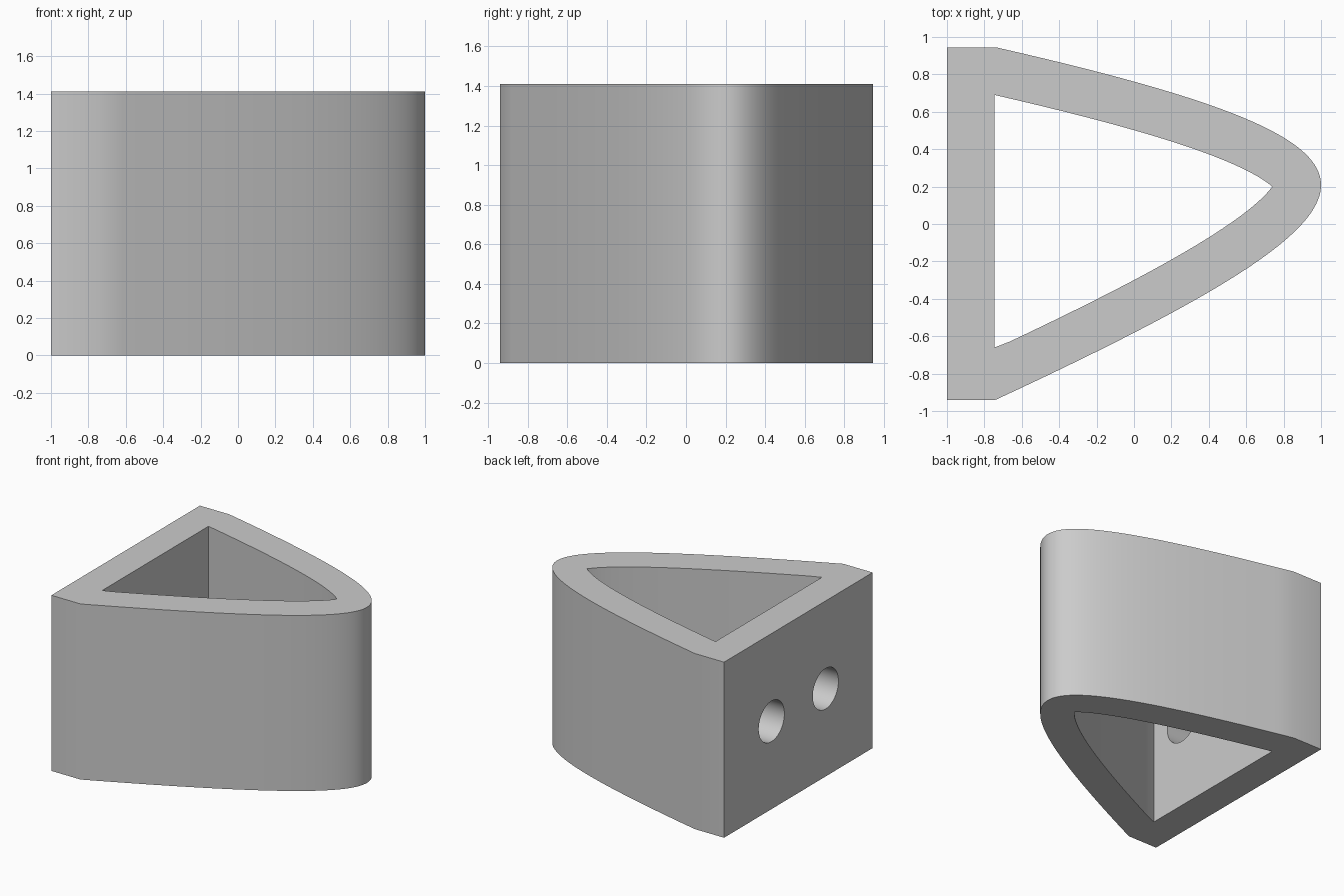
import bpy, bmesh, math
from mathutils import Vector

if "Cube" in bpy.data.objects:
    bpy.data.objects.remove(bpy.data.objects["Cube"])

HEIGHT, WALL, STEPS = 1.41, 0.25, 72
X_BACK, X_SHOULDER = -1.0, -0.74


def conic(t, weight=1.757):
    """Nose curve: a weighted quadratic arc from the +y shoulder to the -y shoulder."""
    a, b, c = Vector((X_SHOULDER, 0.945)), Vector((1.99, 0.325)), Vector((X_SHOULDER, -0.94))
    k0, k1, k2 = (1 - t) ** 2, 2 * weight * t * (1 - t), t * t
    return (a * k0 + b * k1 + c * k2) / (k0 + k1 + k2)


def prism(name, points, z0, z1):
    """Extrude a closed outline straight up."""
    bm = bmesh.new()
    face = bm.faces.new([bm.verts.new((p[0], p[1], z0)) for p in points])
    top = bmesh.ops.extrude_face_region(bm, geom=[face])
    bmesh.ops.translate(bm, vec=(0, 0, z1 - z0),
                        verts=[v for v in top["geom"] if isinstance(v, bmesh.types.BMVert)])
    bmesh.ops.recalc_face_normals(bm, faces=bm.faces)
    mesh = bpy.data.meshes.new(name)
    bm.to_mesh(mesh)
    bm.free()
    obj = bpy.data.objects.new(name, mesh)
    bpy.context.collection.objects.link(obj)
    return obj


def cut(target, cutter):
    """Subtract the cutter and remove it."""
    bpy.ops.object.select_all(action='DESELECT')
    bpy.context.view_layer.objects.active = target
    target.select_set(True)
    mod = target.modifiers.new("cut", 'BOOLEAN')
    mod.operation, mod.solver, mod.object = 'DIFFERENCE', 'EXACT', cutter
    bpy.ops.object.modifier_apply(modifier=mod.name)
    bpy.data.objects.remove(cutter)


# Outer outline: flat back, short straight sides, curved nose
nose = [conic(i / STEPS) for i in range(STEPS + 1)]
outer = [Vector((X_BACK, -0.94)), Vector((X_BACK, 0.945))] + nose
bracket = prism("bracket_body", outer, 0, HEIGHT)

# Inner outline: nose curve offset by the wall thickness, without the crossed-over tip
dense = [conic(i / 600) for i in range(601)]
inner = [Vector((-0.745, 0.69))]
for i in range(4, 600, 4):
    d = (dense[i + 1] - dense[i - 1]).normalized()
    p = dense[i] + WALL * Vector((d.y, -d.x))
    if p.x > -0.72 and min((p - q).length for q in dense) > WALL - 0.001:
        inner.append(p)
inner.append(Vector((-0.745, -0.66)))
cut(bracket, prism("cavity_cutter", inner, -0.2, HEIGHT + 0.2))

# Two round holes through the back wall
for y in (0.343, -0.343):
    bpy.ops.mesh.primitive_cylinder_add(vertices=48, radius=0.163, depth=0.6,
                                        location=(-0.87, y, HEIGHT / 2),
                                        rotation=(0, math.pi / 2, 0))
    cut(bracket, bpy.context.object)

# Finish
grey = bpy.data.materials.new("grey")
grey.diffuse_color = (0.6, 0.6, 0.6, 1)
grey.use_nodes = True
grey.node_tree.nodes["Principled BSDF"].inputs["Base Color"].default_value = grey.diffuse_color
bracket.data.materials.clear()
bracket.data.materials.append(grey)
for poly in bracket.data.polygons:
    poly.material_index = 0
bpy.ops.object.select_all(action='DESELECT')
bracket.select_set(True)
bpy.context.view_layer.objects.active = bracket
bpy.ops.object.shade_smooth_by_angle(angle=math.radians(30))
